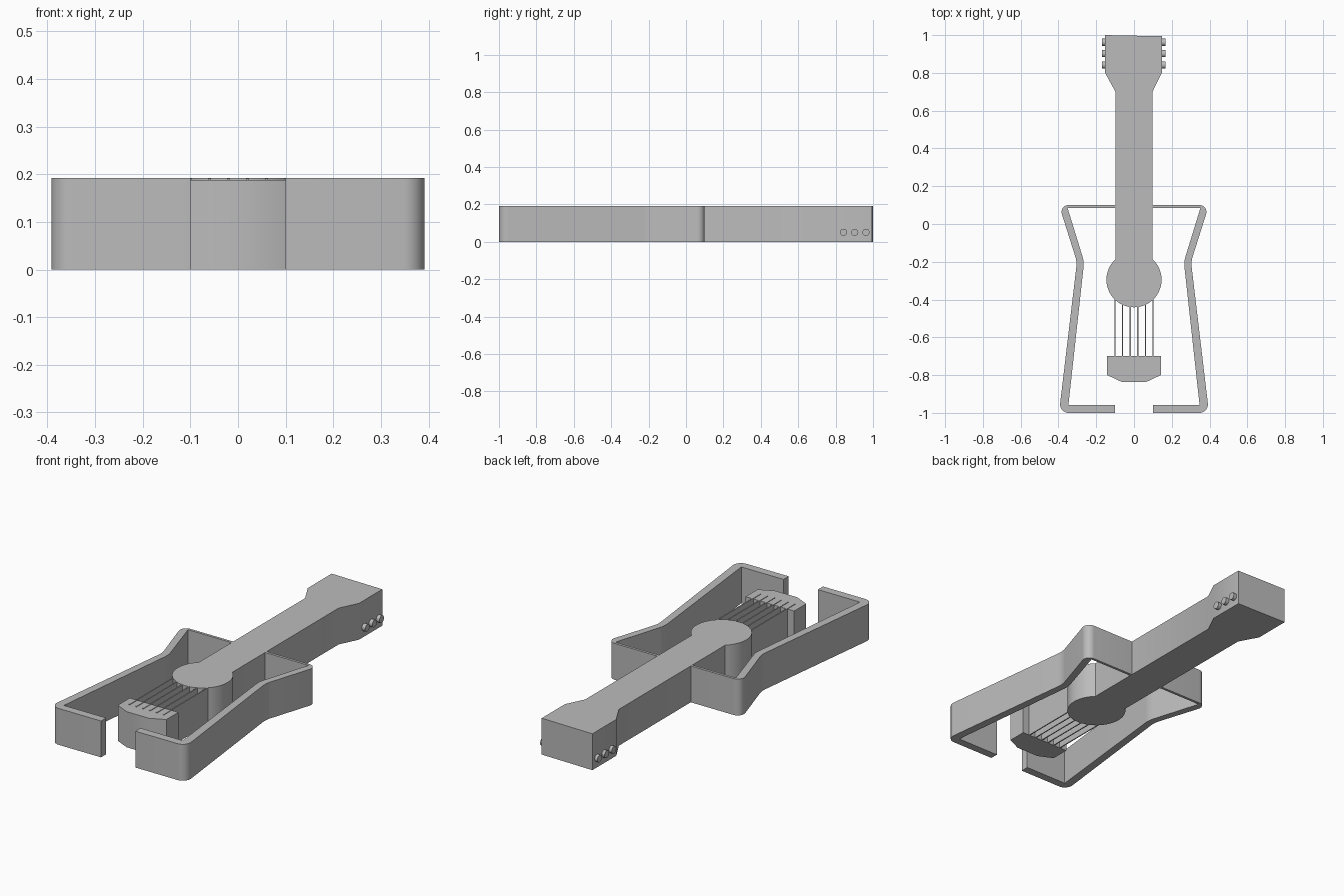
import bpy, bmesh, math
from mathutils import Vector, Matrix

HEIGHT = 0.192

cube = bpy.data.objects.get("Cube")
if cube:
    bpy.data.objects.remove(cube, do_unlink=True)

grey = bpy.data.materials.new("plain grey")
grey.use_nodes = True
grey.diffuse_color = (0.5, 0.5, 0.5, 1)
grey.node_tree.nodes["Principled BSDF"].inputs["Base Color"].default_value = (0.5, 0.5, 0.5, 1)


def finish(name, bm):
    """Turn a bmesh into a shaded, coloured object."""
    bmesh.ops.recalc_face_normals(bm, faces=bm.faces)
    mesh = bpy.data.meshes.new(name)
    bm.to_mesh(mesh)
    bm.free()
    mesh.materials.append(grey)
    obj = bpy.data.objects.new(name, mesh)
    bpy.context.collection.objects.link(obj)
    bpy.ops.object.select_all(action='DESELECT')
    obj.select_set(True)
    bpy.context.view_layer.objects.active = obj
    bpy.ops.object.shade_smooth_by_angle(angle=math.radians(30))
    return obj


def prism(name, outline, top=HEIGHT):
    """Extrude a flat outline from the ground up to the given height."""
    bm = bmesh.new()
    face = bm.faces.new([bm.verts.new((x, y, 0)) for x, y in outline])
    new = bmesh.ops.extrude_face_region(bm, geom=[face])["geom"]
    bmesh.ops.translate(bm, vec=(0, 0, top),
                        verts=[v for v in new if isinstance(v, bmesh.types.BMVert)])
    return finish(name, bm)


def rounded(corners, steps=8):
    """Replace each (x, y, cut) corner that has a cut by a circular arc."""
    points = []
    for i, (x, y, cut) in enumerate(corners):
        if not cut:
            points.append((x, y))
            continue
        p = Vector((x, y))
        to_a = (Vector(corners[i - 1][:2]) - p).normalized()
        to_b = (Vector(corners[(i + 1) % len(corners)][:2]) - p).normalized()
        weight = math.sin(to_a.angle(to_b) / 2)
        a, b = p + to_a * cut, p + to_b * cut
        for k in range(steps + 1):
            t = k / steps
            wa, wp, wb = (1 - t) ** 2, 2 * t * (1 - t) * weight, t * t
            points.append(tuple((a * wa + p * wp + b * wb) / (wa + wp + wb)))
    return points


# Neck, flared head and round sound hole in one outline
hole_y, hole_r, neck_x = -0.295, 0.146, 0.098
start = math.acos(neck_x / hole_r)
sweep = math.pi + 2 * start
arc = [(hole_r * math.cos(math.pi - start + sweep * k / 48),
        hole_y + hole_r * math.sin(math.pi - start + sweep * k / 48)) for k in range(49)]
head = [(neck_x, 0.70), (0.147, 0.80), (0.147, 0.994),
        (-0.153, 1.0), (-0.153, 0.80), (-neck_x, 0.70)]
prism("neck_and_sound_hole", arc + head)

# Open body wall, one bent strip per side
wall = rounded([(0.097, 0.10, 0), (0.397, 0.10, 0.05), (0.302, -0.20, 0.03),
                (0.397, -1.0, 0.05), (0.10, -1.0, 0), (0.10, -0.957, 0),
                (0.347, -0.957, 0), (0.264, -0.20, 0.03), (0.352, 0.086, 0),
                (0.097, 0.086, 0)])
for side, sign in (("left", 1), ("right", -1)):
    prism(f"body_wall_{side}", [(sign * x, y) for x, y in wall])

# Bridge block with a tapered front
prism("bridge", [(0.142, -0.70), (-0.142, -0.70), (-0.142, -0.80),
                 (-0.065, -0.836), (0.065, -0.836), (0.142, -0.80)], 0.188)

# Six tall thin strings whose ends rest on the bridge
for i in range(6):
    x = -0.10 + 0.04 * i
    w = 0.003
    prism(f"string_{i + 1}", [(x - w, -0.765), (x + w, -0.765), (x + w, -0.38), (x - w, -0.38)],
          HEIGHT - 0.001)

# Tuning pegs on both sides of the head
for side, x in (("left", 0.152), ("right", -0.155)):
    for i in range(3):
        bm = bmesh.new()
        place = Matrix.Translation((x, 0.842 + 0.06 * i, 0.051)) @ Matrix.Rotation(math.pi / 2, 4, 'Y')
        bmesh.ops.create_cone(bm, cap_ends=True, segments=24, radius1=0.019, radius2=0.019,
                              depth=0.028, matrix=place)
        finish(f"tuning_peg_{side}_{i + 1}", bm)
